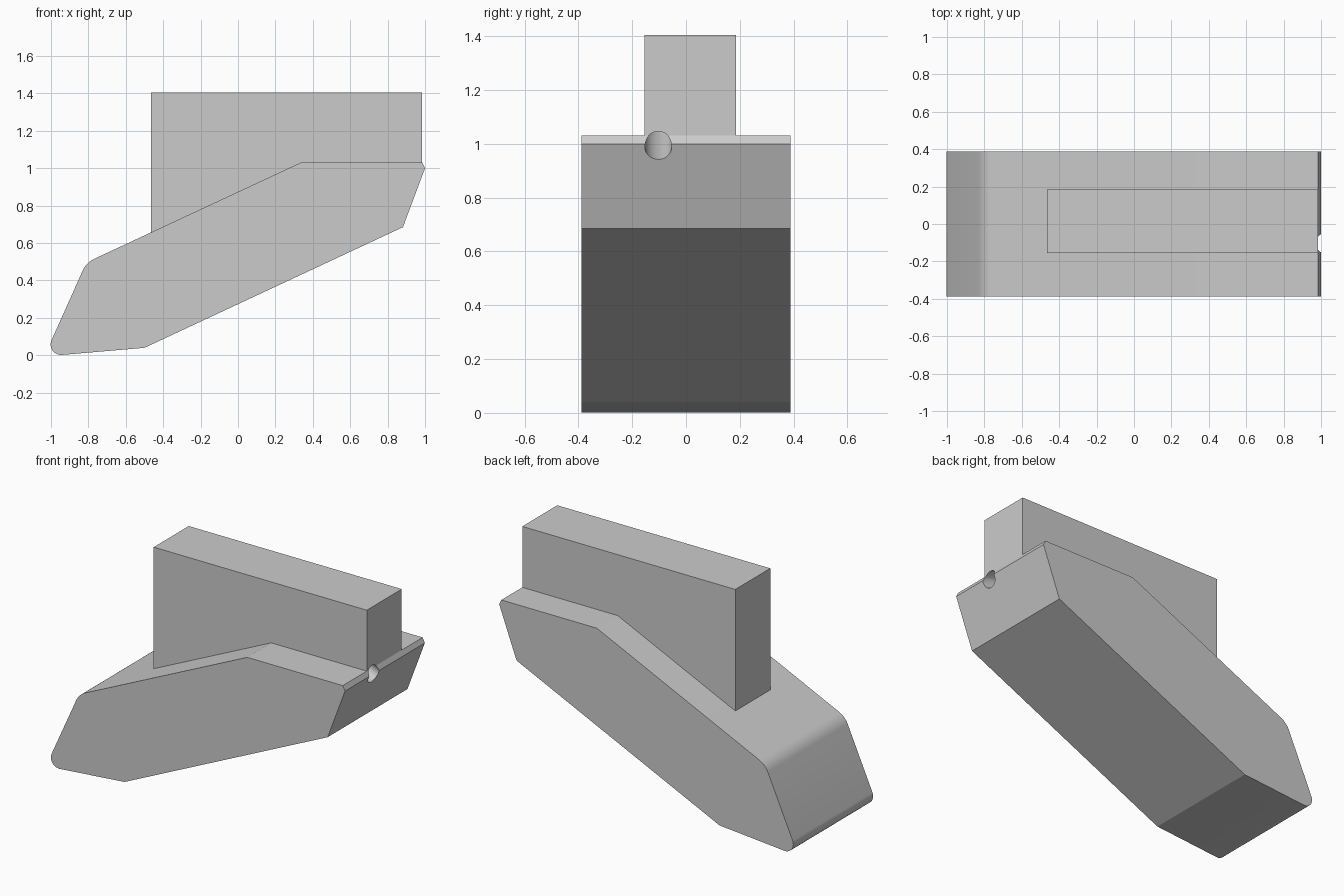
import bpy
import math
from mathutils import Vector

cube = bpy.data.objects.get("Cube")
if cube:
    bpy.data.objects.remove(cube, do_unlink=True)

grey = bpy.data.materials.new("plain grey")
grey.use_nodes = True
grey.diffuse_color = (0.6, 0.6, 0.6, 1)
grey.node_tree.nodes["Principled BSDF"].inputs["Base Color"].default_value = grey.diffuse_color


def fillet(before, corner, after, length, steps=10):
    """Arc that rounds a corner, tangent to both edges."""
    c = Vector(corner)
    u = (Vector(before) - c).normalized()
    v = (Vector(after) - c).normalized()
    half = u.angle(v) / 2
    radius = length * math.tan(half)
    centre = c + (u + v).normalized() * length / math.cos(half)
    start, end = c + u * length - centre, c + v * length - centre
    sweep = start.angle(end)
    points = []
    for i in range(steps + 1):
        t = i / steps
        d = (start * math.sin((1 - t) * sweep) + end * math.sin(t * sweep)) / math.sin(sweep)
        points.append(tuple(centre + d.normalized() * radius))
    return points


def extrude_profile(name, profile, y0, y1):
    """Solid from an x-z outline, given clockwise in the front view."""
    n = len(profile)
    verts = [(x, y, z) for y in (y0, y1) for x, z in profile]
    faces = [tuple(reversed(range(n))), tuple(range(n, 2 * n))]
    faces += [(i, (i + 1) % n, (i + 1) % n + n, i + n) for i in range(n)]
    faces = [tuple(reversed(f)) for f in faces]
    mesh = bpy.data.meshes.new(name)
    mesh.from_pydata(verts, [], faces)
    mesh.materials.append(grey)
    obj = bpy.data.objects.new(name, mesh)
    bpy.context.collection.objects.link(obj)
    bpy.context.view_layer.objects.active = obj
    bpy.ops.object.select_all(action="DESELECT")
    obj.select_set(True)
    bpy.ops.object.mode_set(mode="EDIT")
    bpy.ops.mesh.select_all(action="SELECT")
    bpy.ops.mesh.normals_make_consistent(inside=False)
    bpy.ops.object.mode_set(mode="OBJECT")
    return obj


# Slanted body with two rounded corners at its low end
heel, toe, shoulder, crest = (-0.5, 0.04), (-1.036, -0.006), (-0.811, 0.496), (0.335, 1.03)
outline = [crest, (0.985, 1.03), (1.0, 1.0), (0.882, 0.685), heel]
outline += fillet(heel, toe, shoulder, 0.095)
outline += fillet(toe, shoulder, crest, 0.045)
body = extrude_profile("slanted_body", outline, -0.388, 0.388)

# Upright block that sits on the slope
block_outline = [(-0.465, 0.657), (-0.465, 1.405), (0.985, 1.405), (0.985, 1.03), crest]
block = extrude_profile("upright_block", block_outline, -0.155, 0.185)

# Round hole bored inward and upward at the high end
axis = Vector((-0.936, 0, 0.35))
bpy.ops.mesh.primitive_cylinder_add(
    vertices=32, radius=0.05, depth=0.6,
    location=Vector((0.985, -0.103, 0.993)) + axis * 0.2,
    rotation=axis.to_track_quat("Z", "Y").to_euler())
drill = bpy.context.object
drill.name = "hole_cutter"
drill.data.materials.append(grey)
drill.hide_render = True
drill.display_type = "WIRE"

for part in (body, block):
    cut = part.modifiers.new("hole", "BOOLEAN")
    cut.operation = "DIFFERENCE"
    cut.solver = "EXACT"
    cut.object = drill
    bpy.ops.object.select_all(action="DESELECT")
    part.select_set(True)
    bpy.context.view_layer.objects.active = part
    bpy.ops.object.modifier_apply(modifier=cut.name)
    bpy.ops.object.shade_smooth_by_angle(angle=math.radians(18))
bpy.data.objects.remove(drill, do_unlink=True)
